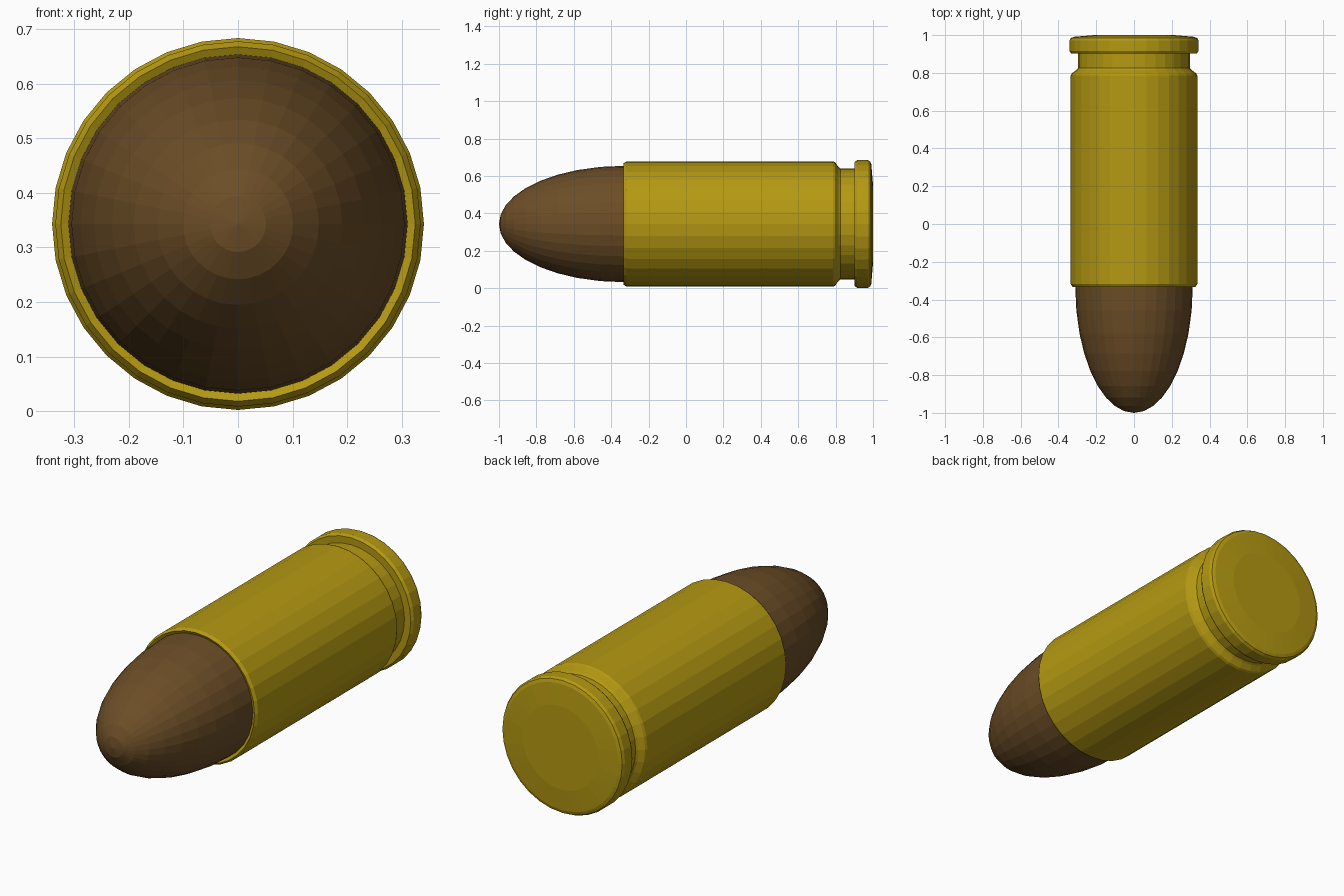
import bpy, bmesh, math

if "Cube" in bpy.data.objects:
    bpy.data.objects.remove(bpy.data.objects["Cube"])

SIDES = 32
AXIS_Z = 0.343


def material(name, rgb):
    m = bpy.data.materials.new(name)
    m.diffuse_color = (*rgb, 1)
    m.use_nodes = True
    m.node_tree.nodes["Principled BSDF"].inputs["Base Color"].default_value = m.diffuse_color
    return m


def lathe(name, profile, mat):
    """Revolve (radius, y) points around the horizontal y axis."""
    bm = bmesh.new()
    rings = []
    for r, y in profile:
        if r == 0:
            rings.append([bm.verts.new((0, y, AXIS_Z))] * SIDES)
        else:
            rings.append([bm.verts.new((r * math.cos(a), y, AXIS_Z + r * math.sin(a)))
                          for a in (2 * math.pi * i / SIDES for i in range(SIDES))])
    for a, b in zip(rings, rings[1:]):
        for i in range(SIDES):
            j = (i + 1) % SIDES
            bm.faces.new(dict.fromkeys((a[i], a[j], b[j], b[i])))
    bmesh.ops.recalc_face_normals(bm, faces=bm.faces)
    mesh = bpy.data.meshes.new(name)
    bm.to_mesh(mesh)
    bm.free()
    mesh.materials.append(mat)
    ob = bpy.data.objects.new(name, mesh)
    bpy.context.collection.objects.link(ob)


brass = material("brass", (0.46, 0.32, 0.006))
copper = material("dark copper", (0.15, 0.075, 0.02))

# Rounded nose: half an ellipse, closed inside the casing
nose = [(0, -1.0)]
for deg in (9.5, 19, 28.5, 38, 48, 58, 68, 79, 90):
    t = math.radians(deg)
    nose.append((0.311 * math.sin(t), -0.33 - 0.67 * math.cos(t)))
nose += [(0.311, -0.3), (0, -0.3)]
lathe("nose", nose, copper)

# Casing: mouth, body, groove, bevelled rim, slightly domed base
casing = [(0, -0.31), (0.309, -0.325), (0.325, -0.333), (0.335, -0.318),
          (0.335, 0.785), (0.33, 0.797), (0.305, 0.815), (0.297, 0.825),
          (0.297, 0.902), (0.332, 0.902), (0.341, 0.915), (0.341, 0.972),
          (0.334, 0.985), (0.318, 0.991), (0.21, 1.0), (0, 1.0)]
lathe("casing", casing, brass)
